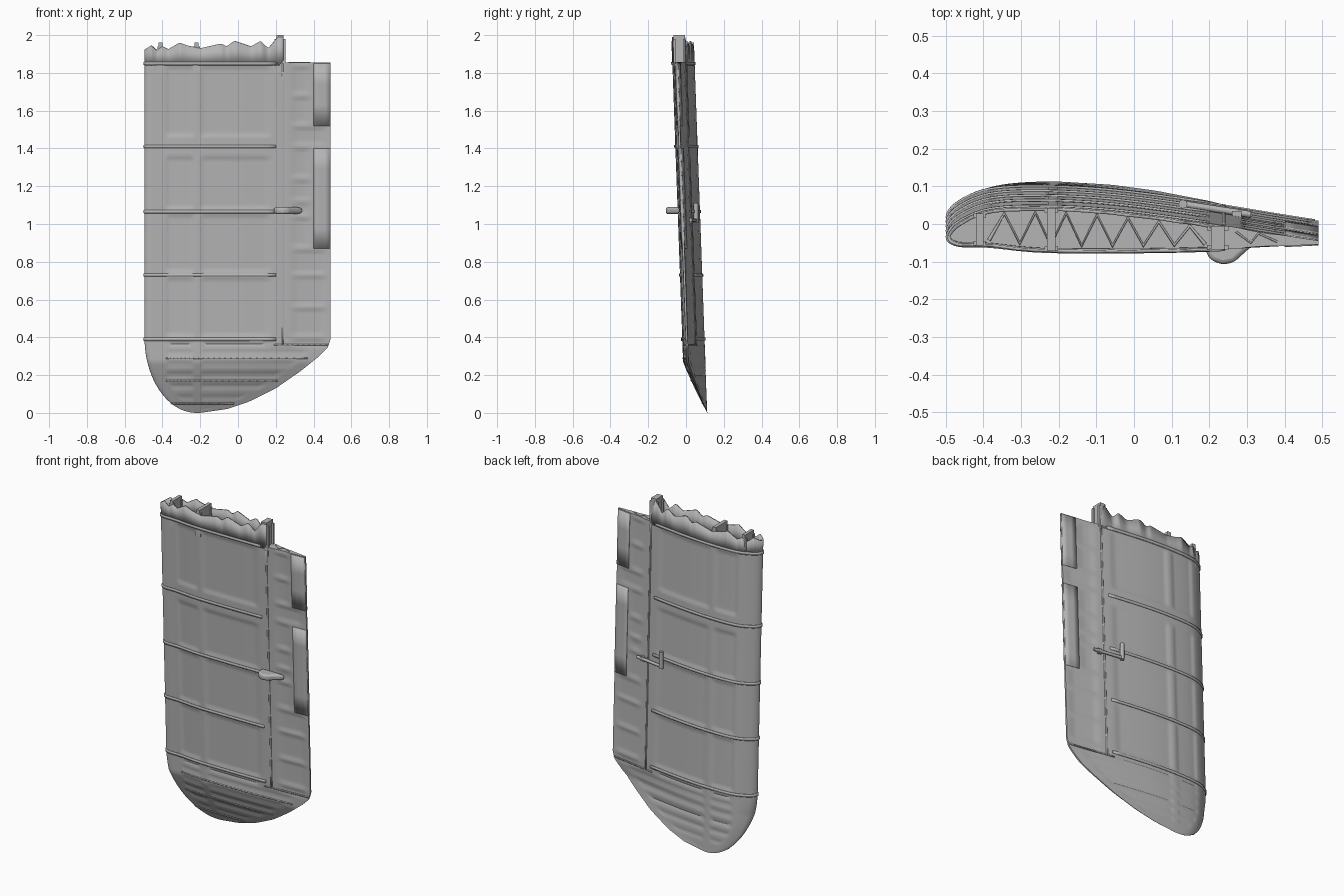
import bpy, bmesh, math
from mathutils import Vector

if "Cube" in bpy.data.objects:
    bpy.data.objects.remove(bpy.data.objects["Cube"])

metal = bpy.data.materials.new("bare_grey")
metal.use_nodes = True
GREY = (0.46, 0.46, 0.46, 1)
metal.diffuse_color = GREY
metal.node_tree.nodes["Principled BSDF"].inputs["Base Color"].default_value = GREY

TOP, TIP, SPLIT = 1.855, 0.4, 0.24
# Section depth, from trailing edge along the front, round the nose, and back
SECTION = [-.055, -.07, -.074, -.072, -.059, -.056, -.035, .002, .037, .045, .035, .003, -.045]
TRAIL = [(0, -.2), (.02, -.06), (.06, .06), (.13, .2), (.22, .33), (.3, .43), (.345, .475), (.39, .49)]
BREAK = [(-.5, 1.92), (-.46, 1.945), (-.43, 1.92), (-.4, 1.94), (-.37, 1.925), (-.31, 1.96),
         (-.27, 1.945), (-.2, 1.93), (-.09, 1.955), (-.06, 1.94), (-.02, 1.97), (.07, 1.94),
         (.12, 1.97), (.16, 1.93), (.21, 1.99), (.25, 1.99)]
RIBS = [1.85, 1.41, 1.065, .73, .39]
TIP_RIBS = [.35, .29, .23, .17, .11, .05]
POCKETS = [1.84, 1.68, 1.52, 1.41, 1.24, 1.12, 1.04, .87, .73, .56, .4]


def lerp_table(table, v):
    for (a, p), (b, q) in zip(table, table[1:]):
        if v <= b:
            return p + (q - p) * max(0, (v - a) / (b - a))
    return table[-1][1]


def smooth(v, lo, hi):
    t = min(1, max(0, (v - lo) / (hi - lo)))
    return t * t * (3 - 2 * t)


def section(s):
    f = (s + 1) / 2 * (len(SECTION) - 1)
    i = min(int(f), len(SECTION) - 2)
    t = f - i
    b, c = SECTION[i], SECTION[i + 1]
    a = SECTION[i - 1] if i else 2 * b - c
    d = SECTION[i + 2] if i + 2 < len(SECTION) else 2 * c - b
    return b + .5 * t * (c - a + t * (2 * a - 5 * b + 4 * c - d + t * (3 * (b - c) + d - a)))


def chord(z):
    k = max(0, 1 - z / TIP)
    return -.22 - .275 * math.sqrt(max(0, 1 - k * k)), lerp_table(TRAIL, z)


def surface(s, z):
    """s runs -1..1: front trailing edge, nose at zero, back trailing edge."""
    left, right = chord(z)
    thin = min(1, max(0, z) / .27)
    thin = thin * (1.15 - .15 * thin)
    crest = max(SECTION)
    y = crest - min(1, thin) * (crest - section(s)) + .036 * (1.88 - z)
    return Vector((left + (right - left) * s * s, y, z))


def raised(s, z, h):
    p = surface(s, z)
    if not h:
        return p
    e = .004
    a, b = max(-1, s - e), min(1, s + e)
    n = (surface(s, z + e) - surface(s, max(.002, z - e))).cross(surface(b, z) - surface(a, z))
    return p + n.normalized() * h


def s_of(x, z, side):
    left, right = chord(z)
    return side * math.sqrt(min(1, max(0, (x - left) / (right - left))))


def relief(s, z):
    """Sunken skin panels between ribs and spars."""
    x = surface(s, z).x
    left, right = chord(z)
    if x > SPLIT and z > .36:
        limit = .39 if 1.52 < z or .87 < z < 1.4 else .47
        gap = min(abs(z - r) for r in POCKETS)
        return -.005 * smooth(gap, .008, .022) * smooth(min(x - .285, limit - x), 0, .025)
    lo, hi = max(-.39, left + .06), min(.18, right - .06) if z > .36 else right - .07
    if z > .36:
        gap = min(abs(z - r) - (.04 if r == 1.41 else 0) for r in RIBS)
    else:
        gap = min(abs(z - r) for r in TIP_RIBS)
    across = smooth(min(x - lo, hi - x), 0, .03) * smooth(abs(x + .215), .01, .035)
    return -.006 * smooth(gap, .01, .03) * across * min(1, z * 6)


def finish(name, bm, angle=35):
    me = bpy.data.meshes.new(name)
    bm.to_mesh(me)
    bm.free()
    me.materials.append(metal)
    ob = bpy.data.objects.new(name, me)
    bpy.context.collection.objects.link(ob)
    bpy.ops.object.select_all(action='DESELECT')
    ob.select_set(True)
    bpy.context.view_layer.objects.active = ob
    bpy.ops.object.shade_smooth_by_angle(angle=math.radians(angle))
    return ob


def grid(bm, rows, loop=False):
    vs = [[bm.verts.new(p) for p in r] for r in rows]
    n = len(rows[0])
    for a, b in zip(vs, vs[1:]):
        for j in range(n if loop else n - 1):
            k = (j + 1) % n
            bm.faces.new((a[j], b[j], b[k], a[k]))
    return vs


def plate(name, x0, x1, z0, z1, side, h=.004):
    """Thin plate following the skin; side 0 wraps around the nose."""
    bm = bmesh.new()
    rows, nz, nx = [], max(1, round((z1 - z0) / .1)), 60 if side == 0 else max(2, round((x1 - x0) / .03))
    for i in range(nz + 1):
        z = z0 + (z1 - z0) * i / nz
        a, b = (s_of(x1, z, -1), s_of(x1, z, 1)) if side == 0 else sorted(
            (s_of(x0, z, side), s_of(x1, z, side)))
        rows.append([raised(a + (b - a) * j / nx, z, h) for j in range(nx + 1)])
    grid(bm, rows)
    m = finish(name, bm).modifiers.new("thickness", 'SOLIDIFY')
    m.thickness, m.offset = h + .003, -1


def box(name, lo, hi):
    bm = bmesh.new()
    bmesh.ops.create_cube(bm, size=1)
    for v in bm.verts:
        v.co = Vector([(a + b) / 2 + c * (b - a) for a, b, c in zip(lo, hi, v.co)])
    return finish(name, bm)


def rod(name, pts, r):
    cu = bpy.data.curves.new(name, 'CURVE')
    cu.dimensions, cu.bevel_depth, cu.bevel_resolution, cu.use_fill_caps = '3D', r, 2, True
    sp = cu.splines.new('POLY')
    sp.points.add(len(pts) - 1)
    for p, co in zip(sp.points, pts):
        p.co = (*co, 1)
    cu.materials.append(metal)
    bpy.context.collection.objects.link(bpy.data.objects.new(name, cu))


# Main wing skin, closed by a rib at the broken end
bm = bmesh.new()
heights = [.38 * (k / 36) ** 1.6 for k in range(37)]
heights += [.38 + (TOP - .38) * k / 120 for k in range(1, 121)]
stations = [j / 90 for j in range(-90, 91)]
vs = grid(bm, [[raised(s, z, relief(s, z)) for s in stations] for z in heights], True)
bm.faces.new(vs[-1])
bmesh.ops.remove_doubles(bm, verts=bm.verts, dist=.00005)
bmesh.ops.recalc_face_normals(bm, faces=bm.faces)
finish("wing_skin", bm)

# Torn skin above the rib
bm = bmesh.new()
edge = s_of(SPLIT, TOP, 1)
cols = [edge * j / 110 for j in range(-110, 111)]
grid(bm, [[surface(s, 1.84) for s in cols], [surface(s, lerp_table(BREAK, surface(s, 1.9).x)) for s in cols]])
m = finish("torn_skin_edge", bm).modifiers.new("thickness", 'SOLIDIFY')
m.thickness, m.offset = .008, -1

# Spar stubs and rib truss
for name, x, w, top in (("nose_spar", -.41, .02, 1.96), ("main_spar", -.22, .022, 1.96), ("rear_spar", .222, .036, 2)):
    y0, y1 = surface(s_of(x, 1.9, -1), 1.9).y, surface(s_of(x, 1.9, 1), 1.9).y
    box(name + "_web", (x - w / 2, y0 + .002, 1.8), (x + w / 2, y1 - .002, top))
    for y in (y0 + .008, y1 - .008):
        box(name + "_flange", (x - w * .8, y - .006, 1.8), (x + w * .8, y + .006, top - .02))
truss = []
for i in range(15):
    x = -.385 + .041 * i
    side = 1 if i % 2 else -1
    truss.append((x, surface(s_of(x, TOP, side), TOP).y - side * .015, TOP + .002))
rod("rib_truss", truss, .005)
rod("aileron_end_truss", [(.27, -.02, TOP), (.31, -.05, TOP), (.33, -.025, TOP), (.38, -.047, TOP)], .003)

# Rib straps around the nose
for z in RIBS:
    plate("rib_strap", 0, .2, z - .008, z + .008, 0, .005)

# Aileron seams, trim tabs and tip strakes on both faces
for side in (-1, 1):
    plate("aileron_hinge_seam", .233, .242, .36, 1.85, side, .003)
    plate("aileron_end_seam", .19, .48, .357, .364, side, .003)
    for z0, z1 in ((1.52, 1.85), (.87, 1.4)):
        plate("trim_tab", .4, .489, z0, z1, side, .003)
for z in (.29, .17, .05):
    plate("tip_rib_strap", -.38, chord(z)[1] - .05, z - .004, z + .004, -1, .002)

# Hinge fairing on the front
bm = bmesh.new()
outline = [(.19, -.035), (.19, -.075), (.205, -.097), (.235, -.108), (.265, -.102), (.3, -.07), (.345, -.035)]
base = bm.faces.new([bm.verts.new((x, y, 1.053)) for x, y in outline])
ext = bmesh.ops.extrude_face_region(bm, geom=[base])
bmesh.ops.translate(bm, vec=(0, 0, .036), verts=[v for v in ext["geom"] if isinstance(v, bmesh.types.BMVert)])
bmesh.ops.recalc_face_normals(bm, faces=bm.faces)
bv = finish("hinge_fairing", bm, 50).modifiers.new("round", 'BEVEL')
bv.width, bv.segments = .012, 3

# Balance arm on the back
rod("balance_arm", [(.31, .025, 1.02), (.13, .053, 1.02)], .009)
rod("balance_post", [(.13, .053, 1.008), (.13, .053, 1.11)], .012)
box("balance_bracket", (.26, .0, 1.005), (.285, .035, 1.035))
